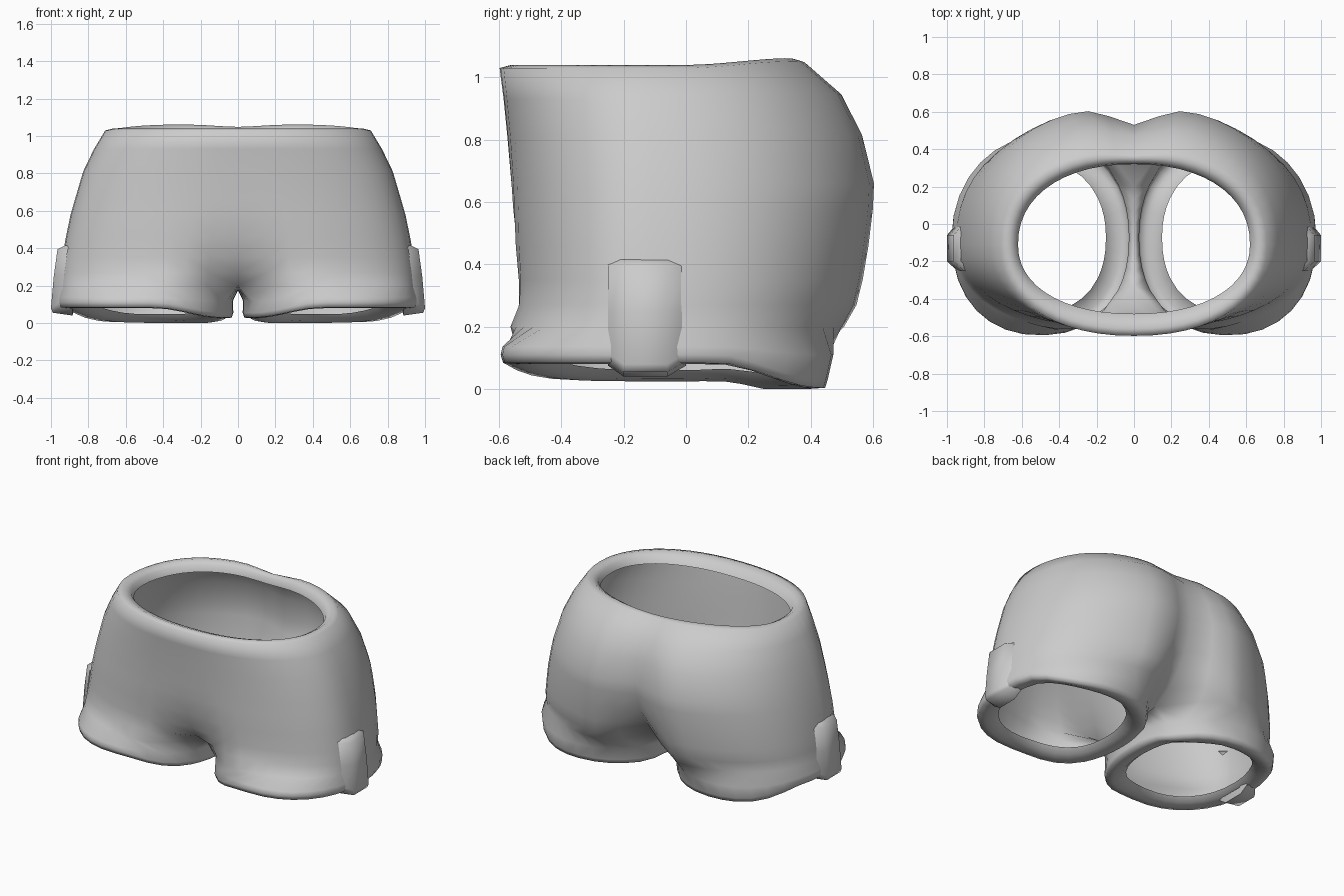
import bpy, bmesh, math

if "Cube" in bpy.data.objects:
    bpy.data.objects.remove(bpy.data.objects["Cube"])

cloth = bpy.data.materials.new("grey cloth")
cloth.diffuse_color = (0.6, 0.6, 0.6, 1)
cloth.use_nodes = True
cloth.node_tree.nodes["Principled BSDF"].inputs["Base Color"].default_value = cloth.diffuse_color

OUT, INN = 26, 8          # columns on the outside / on the inner thigh
N = OUT + INN


def spow(v, p):
    return math.copysign(abs(v) ** p, v)


def smooth(a, b, v):
    t = max(0, min(1, (v - a) / (b - a)))
    return t * t * (3 - 2 * t)


# ---- torso rows: z, half width, front lobe, front centre, back lobe, back centre, roundness
ROWS = [
    (0.20, 0.955, -0.592, -0.33, 0.535, 0.20, 2.4),
    (0.27, 0.950, -0.562, -0.43, 0.575, 0.33, 2.35),
    (0.35, 0.940, -0.557, -0.485, 0.595, 0.41, 2.3),
    (0.46, 0.920, -0.562, -0.530, 0.612, 0.48, 2.3),
    (0.58, 0.895, -0.565, -0.552, 0.628, 0.52, 2.25),
    (0.66, 0.872, -0.567, -0.560, 0.632, 0.53, 2.25),
    (0.81, 0.828, -0.577, -0.573, 0.595, 0.51, 2.2),
    (0.93, 0.770, -0.588, -0.585, 0.525, 0.47, 2.2),
    (1.03, 0.710, -0.598, -0.598, 0.400, 0.37, 2.2),
    (1.04, 0.670, -0.560, -0.560, 0.365, 0.35, 2.2),   # rolled waist rim
    (1.02, 0.635, -0.510, -0.510, 0.330, 0.325, 2.2),
    (0.98, 0.620, -0.480, -0.480, 0.320, 0.320, 2.2),
]


def torso_row(z, w, fl, fc, bl, bc, n):
    yc, pts = -0.11, []
    for k in range(OUT + 1):
        t = math.pi * k / OUT
        x = w * abs(math.sin(t)) ** (2 / n) if 0 < k < OUT else 0.0
        c = spow(math.cos(t), 2 / n)
        d = math.exp(-(x / (0.19 if c > 0 else 0.16)) ** 2)
        y = yc + c * (fl - yc) + d * (fc - fl) if c > 0 else yc - c * (bl - yc) + d * (bc - bl)
        lift = smooth(0.7, 1.03, z) * 0.022 * smooth(0, 0.35, y) * (1 - 0.6 * d)
        pts.append((x, y, z + lift))
    return pts


def leg_row(h, inset, back=0.0, front=0.0):
    """Closed ring around one leg, h above the slanted hem."""
    pts = []
    for k in range(N):
        a = math.radians(-60 + 300 * k / OUT if k <= OUT else 240 + 60 * (k - OUT) / INN)
        s, c = math.sin(a), math.cos(a)
        p = 0.9 if c > 0 else (1.05 if s > 0 else 0.9)     # rounder towards the outer back
        x = 0.5 + (0.475 - inset) * spow(s, p)
        ry = (0.525 - front if c > 0 else 0.525 + back) - inset
        y = -0.07 - ry * spow(c, 0.88 if c > 0 else 0.95)
        hem = 0.08 - 0.055 * (1 - smooth(0.08, 0.45, x))
        hem = max(0.0, hem - 0.08 * smooth(0.1, 0.43, y))
        pts.append((x, y, hem * (1 - smooth(0.03, 0.16, h)) + h))
    return pts


# ---- shorts: one half lofted from leg hem to waist, then mirrored
bm = bmesh.new()
legs = [[bm.verts.new(p) for p in leg_row(*r)] for r in
        ((0.03, 0.125), (0.006, 0.095), (0.0, 0.05), (0.004, 0.008), (0.03, 0.0),
         (0.11, 0.002, 0.02, 0.004))]
torso = [[bm.verts.new(p) for p in torso_row(*r)] for r in ROWS]
for a, b in zip(legs, legs[1:]):
    for k in range(N):
        bm.faces.new((a[k], a[(k + 1) % N], b[(k + 1) % N], b[k]))
# crotch arch joins the two legs on the centre line
y0, y1 = torso[0][0].co.y, torso[0][OUT].co.y
arch = [bm.verts.new((0, y1 + (y0 - y1) * i / INN, 0.20 - 0.025 * math.sin(math.pi * i / INN)))
        for i in range(1, INN)]
ring = torso[0] + arch
for k in range(N):
    bm.faces.new((legs[-1][k], legs[-1][(k + 1) % N], ring[(k + 1) % N], ring[k]))
for a, b in zip(torso, torso[1:]):
    for k in range(OUT):
        bm.faces.new((a[k], a[k + 1], b[k + 1], b[k]))


def finish(bm, name, angle):
    me = bpy.data.meshes.new(name)
    bm.to_mesh(me)
    bm.free()
    me.materials.append(cloth)
    ob = bpy.data.objects.new(name, me)
    bpy.context.collection.objects.link(ob)
    m = ob.modifiers.new("mirror", 'MIRROR')
    m.use_clip = True
    m.merge_threshold = 0.001
    bpy.ops.object.select_all(action='DESELECT')
    bpy.context.view_layer.objects.active = ob
    ob.select_set(True)
    bpy.ops.object.shade_smooth_by_angle(angle=math.radians(angle))


finish(bm, "shorts", 130)

# ---- side tabs: a soft open strip folded under each outer hem, edges sunk into the cloth
PROFILE = [(0.925, 0.415), (0.965, 0.395), (0.985, 0.25), (1.0, 0.08), (0.99, 0.055),
           (0.885, 0.04), (0.875, 0.08)]
bm = bmesh.new()
sides = []
for y, sink, lift in ((-0.25, 0.055, 0.035), (-0.20, 0.0, 0.0), (-0.06, 0.0, 0.0), (0.0, 0.05, 0.035)):
    sides.append([bm.verts.new((x - sink * (x > 0.9), y, z + lift * (z < 0.1)))
                  for x, z in PROFILE])
for a, b in zip(sides, sides[1:]):
    for k in range(len(PROFILE) - 1):
        bm.faces.new((a[k + 1], b[k + 1], b[k], a[k]))
bmesh.ops.recalc_face_normals(bm, faces=bm.faces)
finish(bm, "side_tab", 60)
